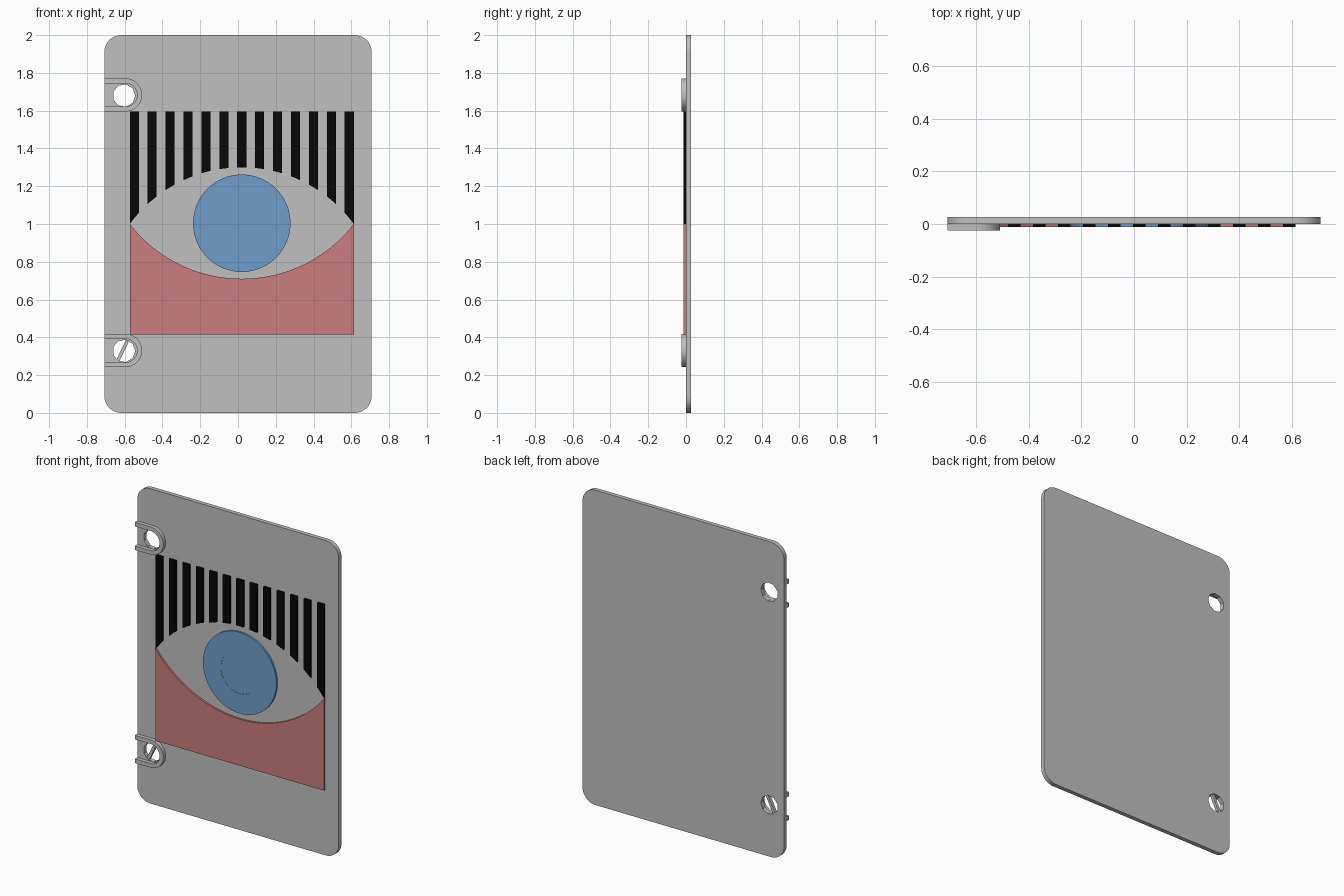
import bpy, bmesh, math
from math import pi, sin, cos, sqrt

if "Cube" in bpy.data.objects:
    bpy.data.objects.remove(bpy.data.objects["Cube"])


def material(name, rgb):
    m = bpy.data.materials.new(name)
    m.use_nodes = True
    m.diffuse_color = (*rgb, 1)
    m.node_tree.nodes["Principled BSDF"].inputs["Base Color"].default_value = (*rgb, 1)
    return m


grey = material("light grey", (0.53, 0.53, 0.53))
black = material("black", (0.002, 0.002, 0.002))
red = material("soft red", (0.59, 0.21, 0.2))
blue = material("soft blue", (0.16, 0.34, 0.6))


def slab(name, loops, y_front, y_back, mat):
    """Fill closed (x, z) outlines, inner ones becoming holes, and extrude along y."""
    bm = bmesh.new()
    for pts in loops:
        vs = [bm.verts.new((x, y_front, z)) for x, z in pts]
        for a, b in zip(vs, vs[1:] + vs[:1]):
            bm.edges.new((a, b))
    bmesh.ops.triangle_fill(bm, use_beauty=True, use_dissolve=False, edges=bm.edges[:])
    out = bmesh.ops.extrude_face_region(bm, geom=bm.faces[:], use_keep_orig=True)
    for v in out["geom"]:
        if isinstance(v, bmesh.types.BMVert):
            v.co.y = y_back
    bmesh.ops.recalc_face_normals(bm, faces=bm.faces[:])
    me = bpy.data.meshes.new(name)
    bm.to_mesh(me)
    bm.free()
    me.materials.append(mat)
    ob = bpy.data.objects.new(name, me)
    bpy.context.collection.objects.link(ob)
    bpy.ops.object.select_all(action="DESELECT")
    ob.select_set(True)
    bpy.context.view_layer.objects.active = ob
    bpy.ops.object.shade_smooth_by_angle(angle=math.radians(30))
    return ob


def arc(cx, cz, r, a0, a1, n):
    return [(cx + r * cos(a0 + (a1 - a0) * i / n), cz + r * sin(a0 + (a1 - a0) * i / n))
            for i in range(n + 1)]


def circle(cx, cz, r, n):
    return arc(cx, cz, r, 0, 2 * pi, n)[:-1]


# Main panel with rounded corners and two rough holes
W, H, R = 0.708, 2.0, 0.09
outline = []
for k, (cx, cz) in enumerate([(W - R, H - R), (R - W, H - R), (R - W, R), (W - R, R)]):
    outline += arc(cx, cz, R, k * pi / 2, (k + 1) * pi / 2, 10)
hole_x, hole_heights = -0.604, (1.68, 0.328)
holes = [circle(hole_x, z, 0.06, 9) for z in hole_heights]
slab("panel", [outline] + holes, 0, 0.027, grey)

# U-shaped hinge loops, open towards the panel edge
for name, z in zip(("upper_loop", "lower_loop"), (1.683, 0.33)):
    outer = arc(-0.596, z, 0.088, -pi / 2, pi / 2, 20)
    inner = arc(-0.596, z, 0.062, pi / 2, -pi / 2, 20)
    u = [(-W, z - 0.088)] + outer + [(-W, z + 0.088), (-W, z + 0.062)] + inner + [(-W, z - 0.062)]
    slab(name, [u], -0.024, 0, grey)

# Slanted sliver across the lower hole
slab("hole_bar", [[(-0.645, 0.28), (-0.627, 0.275), (-0.578, 0.378), (-0.594, 0.384)]],
     0.004, 0.024, grey)

# Lids: both follow circular arcs through the eye corners
X0, X1, EYE_X, CORNER_Z = -0.573, 0.613, 0.02, 1.0
half = (X1 - X0) / 2


def lid(x, sag):
    r = (half * half + sag * sag) / (2 * sag)
    return sag - r + sqrt(r * r - (x - EYE_X) ** 2)


# Upper lid as a row of vertical stripes
width, count = 0.048, 13
pitch = (X1 - X0 - width) / (count - 1)
for i in range(count):
    a = X0 + i * pitch
    bottom = [(a + width * t / 4, CORNER_Z + lid(a + width * t / 4, 0.3)) for t in range(5)]
    slab(f"stripe_{i + 1}", [bottom + [(a + width, 1.596), (a, 1.596)]], -0.012, 0, black)

# Lower lid
xs = [X0 + (X1 - X0) * i / 48 for i in range(49)]
slab("lower_lid", [[(X0, 0.415), (X1, 0.415)] + [(x, CORNER_Z - lid(x, 0.29)) for x in xs[::-1]]],
     -0.012, 0, red)

# Iris ring and pupil
slab("iris", [circle(EYE_X, 1.004, 0.258, 64), circle(EYE_X, 1.004, 0.132, 48)], -0.012, 0, blue)
slab("pupil", [circle(EYE_X, 1.004, 0.132, 48)], -0.0105, 0, blue)
